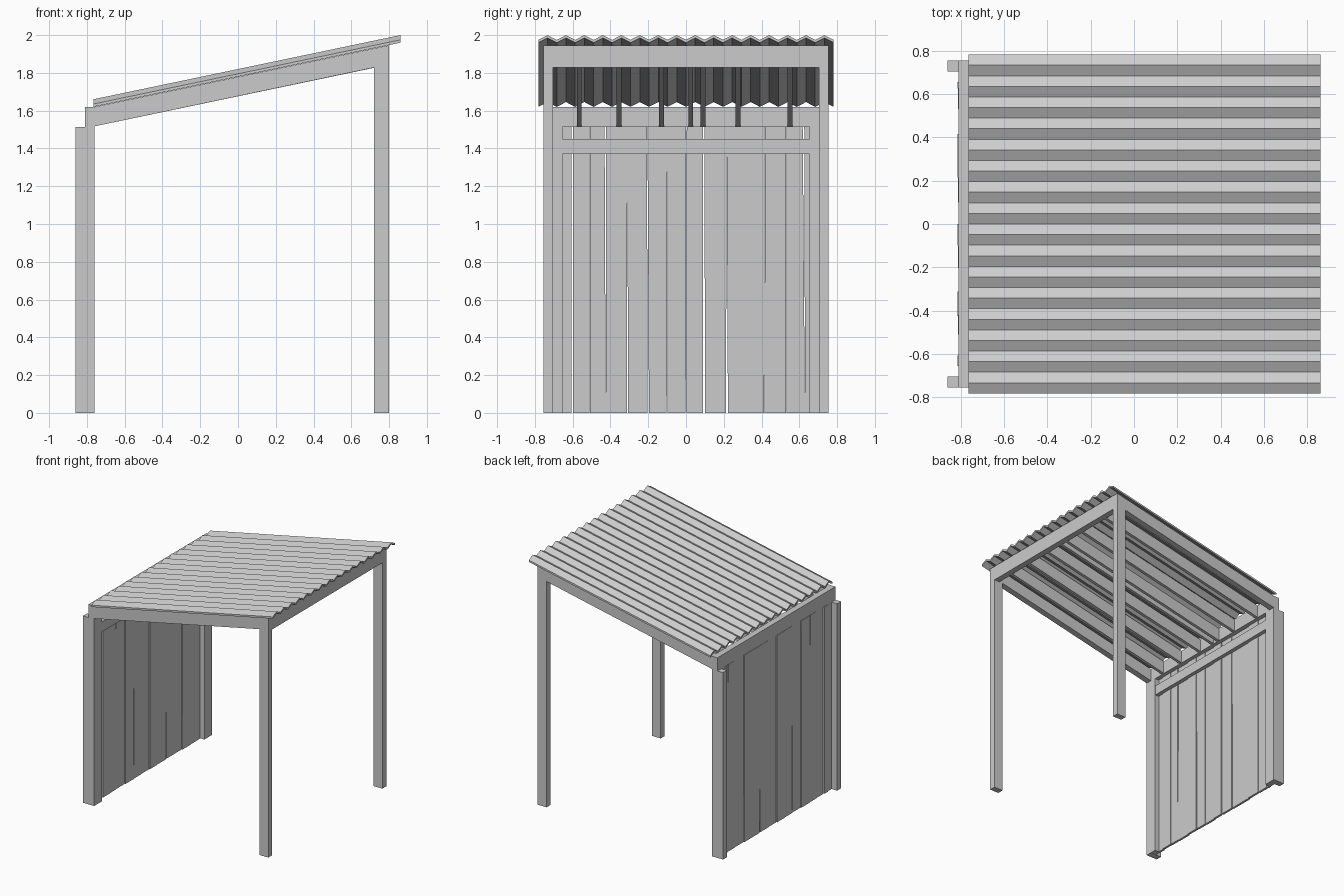
import bpy, bmesh
from math import pi

if "Cube" in bpy.data.objects:
    bpy.data.objects.remove(bpy.data.objects["Cube"])

SLOPE = 0.209          # roof rise per unit of x


def prism(name, pts, axis, a, b):
    """Extrude a closed 2D profile along an axis from a to b."""
    def place(p, t):
        if axis == 'y':
            return (p[0], t, p[1])      # profile in x,z
        if axis == 'x':
            return (t, p[0], p[1])      # profile in y,z
        return (p[0], p[1], t)          # profile in x,y
    bm = bmesh.new()
    lo = [bm.verts.new(place(p, a)) for p in pts]
    hi = [bm.verts.new(place(p, b)) for p in pts]
    n = len(pts)
    bm.faces.new(lo)
    bm.faces.new(hi[::-1])
    for i in range(n):
        j = (i + 1) % n
        bm.faces.new((lo[j], lo[i], hi[i], hi[j]))
    bmesh.ops.recalc_face_normals(bm, faces=bm.faces)
    me = bpy.data.meshes.new(name)
    bm.to_mesh(me)
    bm.free()
    ob = bpy.data.objects.new(name, me)
    bpy.context.collection.objects.link(ob)
    return ob


def box(name, x0, x1, y0, y1, z0, z1):
    return prism(name, [(x0, y0), (x1, y0), (x1, y1), (x0, y1)], 'z', z0, z1)


def top(x):            # rafter top height
    return 1.62 + (x + 0.76) * SLOPE


# Posts and side rafters on both sides
for s, side in ((-1, "right"), (1, "left")):
    L = [(-0.86, s * 0.755), (-0.76, s * 0.755), (-0.76, s * 0.655),
         (-0.81, s * 0.655), (-0.81, s * 0.705), (-0.86, s * 0.705)]
    prism("back_post_" + side, L, 'z', 0, 1.513)
    a, b = sorted((s * 0.705, s * 0.755))
    prism("front_post_" + side,
          [(0.72, 0), (0.80, 0), (0.80, top(0.80)), (0.72, top(0.72))], 'y', a, b)
    prism("side_rafter_" + side,
          [(-0.76, 1.517), (0.72, 1.828), (0.72, top(0.72)), (-0.76, 1.62)], 'y', a, b)

# Cross beams
box("back_beam", -0.81, -0.76, -0.755, 0.755, 1.513, 1.62)
prism("front_beam", [(0.75, 1.828), (0.80, 1.828), (0.80, top(0.80)), (0.75, top(0.75))],
      'y', -0.705, 0.705)

# Unevenly spaced inner rafters
for i, y in enumerate((-0.565, -0.355, -0.13, 0.025, 0.09, 0.275, 0.55)):
    prism(f"rafter_{i}", [(-0.76, 1.517), (0.75, 1.833), (0.75, top(0.75)), (-0.76, 1.62)],
          'y', y - 0.0125, y + 0.0125)

# Wall boards with slightly crooked edges: (bottom y, top y, bottom gap, top gap)
joints = [(-0.655, -0.655, 0, 0), (-0.602, -0.602, .010, .010), (-0.51, -0.51, .001, .001),
          (-0.425, -0.427, 0, .008), (-0.31, -0.31, .005, .001), (-0.20, -0.205, .008, .002),
          (-0.10, -0.10, .004, .001), (0.0, 0.002, .003, .004), (0.095, 0.095, .009, .008),
          (0.217, 0.215, .010, 0), (0.415, 0.417, .002, .002), (0.53, 0.53, .003, .003),
          (0.63, 0.622, .001, .008), (0.655, 0.655, 0, 0)]
for i, (l, r) in enumerate(zip(joints, joints[1:])):
    dx = 0.003 * ((i * 5) % 3 - 1)
    prism(f"wall_board_{i}",
          [(l[0] + l[2] / 2, 0), (r[0] - r[2] / 2, 0),
           (r[1] - r[3] / 2, 1.513), (l[1] + l[3] / 2, 1.513)],
          'x', -0.812 + dx, -0.794 + dx)

# Batten tying the boards together
box("wall_batten", -0.796, -0.762, -0.655, 0.655, 1.37, 1.45)

# Corrugated roof: zigzag profile, then sheared to the roof slope
N, W = 32, 0.782
ys = [-W + 2 * W * i / N for i in range(N + 1)]
zs = [1.975 if i % 2 == 0 else 2.0 for i in range(N + 1)]
up = list(zip(ys, zs))
down = [(y, z - 0.015) for y, z in up][::-1]
roof = prism("corrugated_roof", up + down, 'x', -0.765, 0.86)
for v in roof.data.vertices:
    v.co.z += (v.co.x - 0.86) * SLOPE
